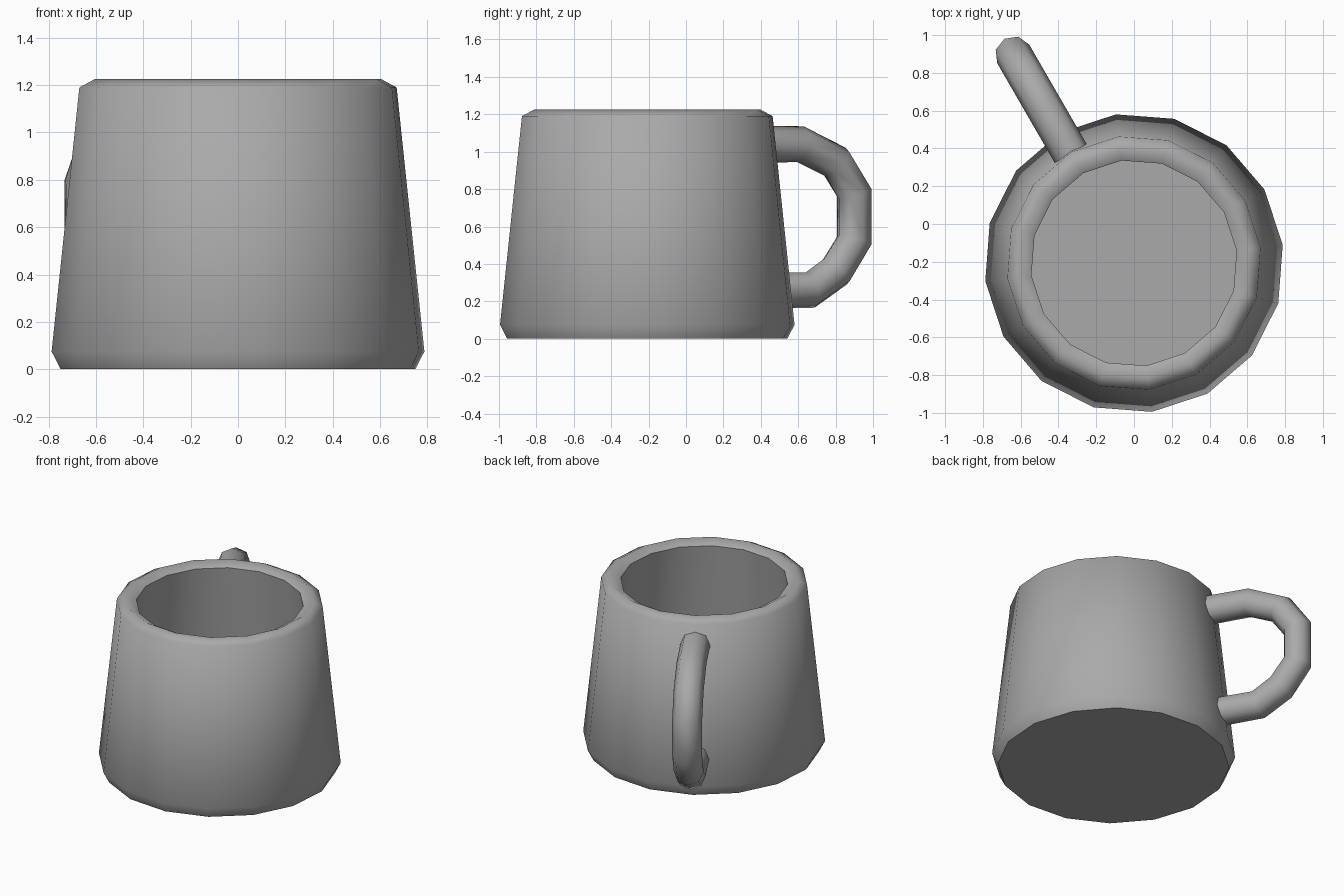
import bpy, bmesh, math
from mathutils import Vector

cube = bpy.data.objects.get("Cube")
if cube:
    bpy.data.objects.remove(cube, do_unlink=True)

CENTRE = Vector((0, -0.207, 0))
HANDLE_ANGLE = math.radians(120)
SIDES = 16

grey = bpy.data.materials.new("grey_ceramic")
GREY = (0.4, 0.4, 0.4, 1)
grey.diffuse_color = GREY
grey.use_nodes = True
grey.node_tree.nodes["Principled BSDF"].inputs["Base Color"].default_value = GREY


def bridge_rings(name, rings):
    """Skin a list of point rings, cap both ends and shade smooth."""
    bm = bmesh.new()
    loops = [[bm.verts.new(p) for p in ring] for ring in rings]
    for a, b in zip(loops, loops[1:]):
        n = len(a)
        for i in range(n):
            j = (i + 1) % n
            bm.faces.new((a[i], a[j], b[j], b[i]))
    bm.faces.new(loops[0])
    bm.faces.new(loops[-1])
    bmesh.ops.recalc_face_normals(bm, faces=bm.faces)
    mesh = bpy.data.meshes.new(name)
    bm.to_mesh(mesh)
    bm.free()
    obj = bpy.data.objects.new(name, mesh)
    bpy.context.collection.objects.link(obj)
    mesh.materials.append(grey)
    bpy.ops.object.select_all(action="DESELECT")
    obj.select_set(True)
    bpy.context.view_layer.objects.active = obj
    bpy.ops.object.shade_smooth_by_angle(angle=math.radians(60))
    return obj


# Cup: outer wall, rounded rim, then inner wall down to the floor
def circle(radius, z):
    start = math.radians(6.9)
    step = math.tau / SIDES
    return [CENTRE + Vector((radius * math.cos(start + i * step),
                             radius * math.sin(start + i * step), z))
            for i in range(SIDES)]


cup_profile = [(0.755, 0), (0.793, 0.075), (0.675, 1.19), (0.61, 1.225),
               (0.547, 1.19), (0.66, 0.13)]
bridge_rings("cup", [circle(r, z) for r, z in cup_profile])

# Handle: eight-sided tube swept along a D-shaped path, mitred at each bend
out = Vector((math.cos(HANDLE_ANGLE), math.sin(HANDLE_ANGLE), 0))
side = Vector((-out.y, out.x, 0))
path = [CENTRE + out * s + Vector((0, 0, z)) for s, z in
        [(0.63, 1.04), (0.945, 1.04), (1.163, 0.945), (1.278, 0.78),
         (1.278, 0.525), (1.163, 0.36), (1.005, 0.26), (0.7, 0.26)]]
TUBE_RADIUS = 0.098
tube = []
for i, p in enumerate(path):
    before = (p - path[max(i - 1, 0)]).normalized()
    after = (path[min(i + 1, len(path) - 1)] - p).normalized()
    along = (before + after).normalized()
    across = side.cross(along)
    tube.append([p + TUBE_RADIUS * (side * math.cos(a) + across * math.sin(a))
                 for a in (k * math.tau / 8 for k in range(8))])
bridge_rings("handle", tube)
